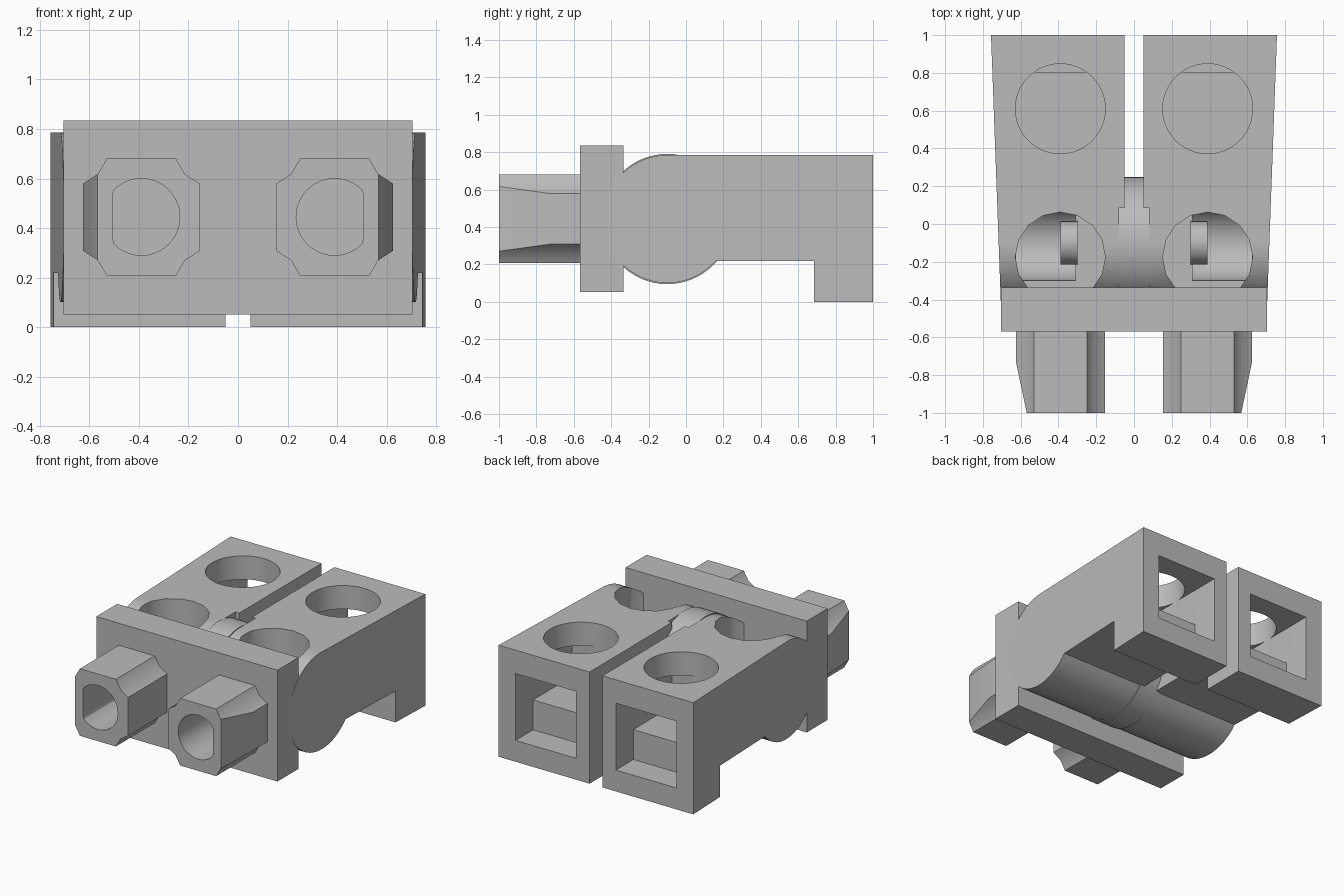
import bpy, bmesh, math
from mathutils import Vector

cube = bpy.data.objects.get("Cube")
if cube:
    bpy.data.objects.remove(cube, do_unlink=True)

grey = bpy.data.materials.new("plain grey")
grey.use_nodes = True
COLOUR = (0.5, 0.5, 0.5, 1)
grey.diffuse_color = COLOUR
grey.node_tree.nodes["Principled BSDF"].inputs["Base Color"].default_value = COLOUR


def prism(name, pts, axis, a, b):
    """Extrude a 2D outline along an axis from a to b."""
    place = {"x": lambda p, t: (t, p[0], p[1]),
             "y": lambda p, t: (p[0], t, p[1]),
             "z": lambda p, t: (p[0], p[1], t)}[axis]
    bm = bmesh.new()
    low = [bm.verts.new(place(p, a)) for p in pts]
    high = [bm.verts.new(place(p, b)) for p in pts]
    bm.faces.new(low)
    bm.faces.new(high)
    for i in range(len(pts)):
        j = (i + 1) % len(pts)
        bm.faces.new((low[i], low[j], high[j], high[i]))
    bmesh.ops.recalc_face_normals(bm, faces=bm.faces)
    mesh = bpy.data.meshes.new(name)
    bm.to_mesh(mesh)
    bm.free()
    mesh.materials.append(grey)
    ob = bpy.data.objects.new(name, mesh)
    bpy.context.collection.objects.link(ob)
    return ob


def arc(cx, cy, r, start, end, n):
    return [(cx + r * math.cos(math.radians(start + (end - start) * i / n)),
             cy + r * math.sin(math.radians(start + (end - start) * i / n)))
            for i in range(n + 1)]


def circle(cx, cy, r, n):
    return arc(cx, cy, r, 0, 360, n)[:-1]


def rect(x0, x1, y0, y1):
    return [(x0, y0), (x1, y0), (x1, y1), (x0, y1)]


def finish(ob, cutters=(), mirror=False):
    """Cut, mirror across x and shade the part."""
    for c in cutters:
        c.hide_render = True
        mod = ob.modifiers.new("cut", "BOOLEAN")
        mod.operation, mod.solver, mod.object = "DIFFERENCE", "EXACT", c
    if mirror:
        ob.modifiers.new("mirror", "MIRROR").use_mirror_merge = False
    bpy.context.view_layer.update()
    done = ob.evaluated_get(bpy.context.evaluated_depsgraph_get())
    mesh = bpy.data.meshes.new_from_object(done)
    ob.modifiers.clear()
    ob.data = mesh
    mesh.shade_smooth()
    mesh.set_sharp_from_angle(angle=math.radians(30))
    for c in cutters:
        bpy.data.objects.remove(c, do_unlink=True)


HUB_Y, HUB_Z, HUB_R = -0.1, 0.443, 0.342   # axis of the rounded front end
PORT_X, PORT_R = 0.39, 0.236               # centre line of each channel
IN, OUT = PORT_X - PORT_R, PORT_X + PORT_R

# Channel bodies: round-nosed blocks with a rear foot, widening to the back
profile = [(1, 0), (1, 0.785), *arc(HUB_Y, HUB_Z, HUB_R, 90, 319, 40),
           (0.685, 0.22), (0.685, 0)]
body = prism("channel_body", profile, "x", 0.05, 0.7)
for v in body.data.vertices:
    if v.co.x > 0.5:
        v.co.x = 0.704 + 0.053 * (v.co.y + 0.445) / 1.445
finish(body, [
    prism("rear_hole", circle(PORT_X, 0.61, 0.238, 48), "z", 0.36, 1),
    prism("front_hole", circle(PORT_X, -0.175, 0.238, 16), "z", HUB_Z, 1),
    prism("hub_cavity", circle(HUB_Y, HUB_Z, 0.2, 32), "x", 0.31, OUT),
    prism("rear_window", [(1.1, 0.15), (1.1, 0.62), (0.374, 0.62),
                          (0.374, 0.36), (0.805, 0.36), (0.805, 0.15)],
          "x", IN, OUT),
    prism("bridge_notch", rect(-0.08, 0.08, -0.6, 0.085), "z", -0.1, 1),
], mirror=True)

# Pins inside the front holes
pin = prism("hub_pin", circle(HUB_Y, HUB_Z, 0.115, 32), "x", 0.3, 0.39)
finish(pin, mirror=True)

# Drum joining the two bodies
finish(prism("centre_bridge", circle(HUB_Y, HUB_Z, 0.348, 64), "x", -0.081, 0.081))

# Front plate, with blind bores continuing from the plugs
def bore():
    pts = [(min(x, 0.505), z) for x, z in circle(PORT_X, 0.445, 0.155, 40)]
    return pts

plate = prism("front_plate", rect(-0.705, 0.705, 0.052, 0.835), "y", -0.568, -0.335)
finish(plate, [prism("bore_left", bore(), "y", -1.2, -0.48),
               prism("bore_right", [(-x, z) for x, z in bore()], "y", -1.2, -0.48)])

# Plugs: square tubes with scooped corners and a tapered outer side
corner = [(0.236, 0.135), (0.175, 0.175), (0.14, 0.236)]
quads = [(1, 1, 1), (-1, 1, -1), (-1, -1, 1), (1, -1, -1)]
outline = [(PORT_X + sx * x, 0.444 + sz * z)
           for sx, sz, step in quads for x, z in corner[::step]]
plug = prism("plug", outline, "y", -1, -0.568)
bm = bmesh.new()
bm.from_mesh(plug.data)
cut = bmesh.ops.bisect_plane(bm, geom=bm.verts[:] + bm.edges[:] + bm.faces[:],
                             plane_co=Vector((0.626, -0.725, 0)),
                             plane_no=Vector((0.275, -0.058, 0)), clear_outer=True)
bmesh.ops.holes_fill(bm, edges=[e for e in bm.edges if e.is_boundary])
bmesh.ops.recalc_face_normals(bm, faces=bm.faces)
bm.to_mesh(plug.data)
bm.free()
finish(plug, [prism("plug_bore", bore(), "y", -1.2, -0.4)], mirror=True)
